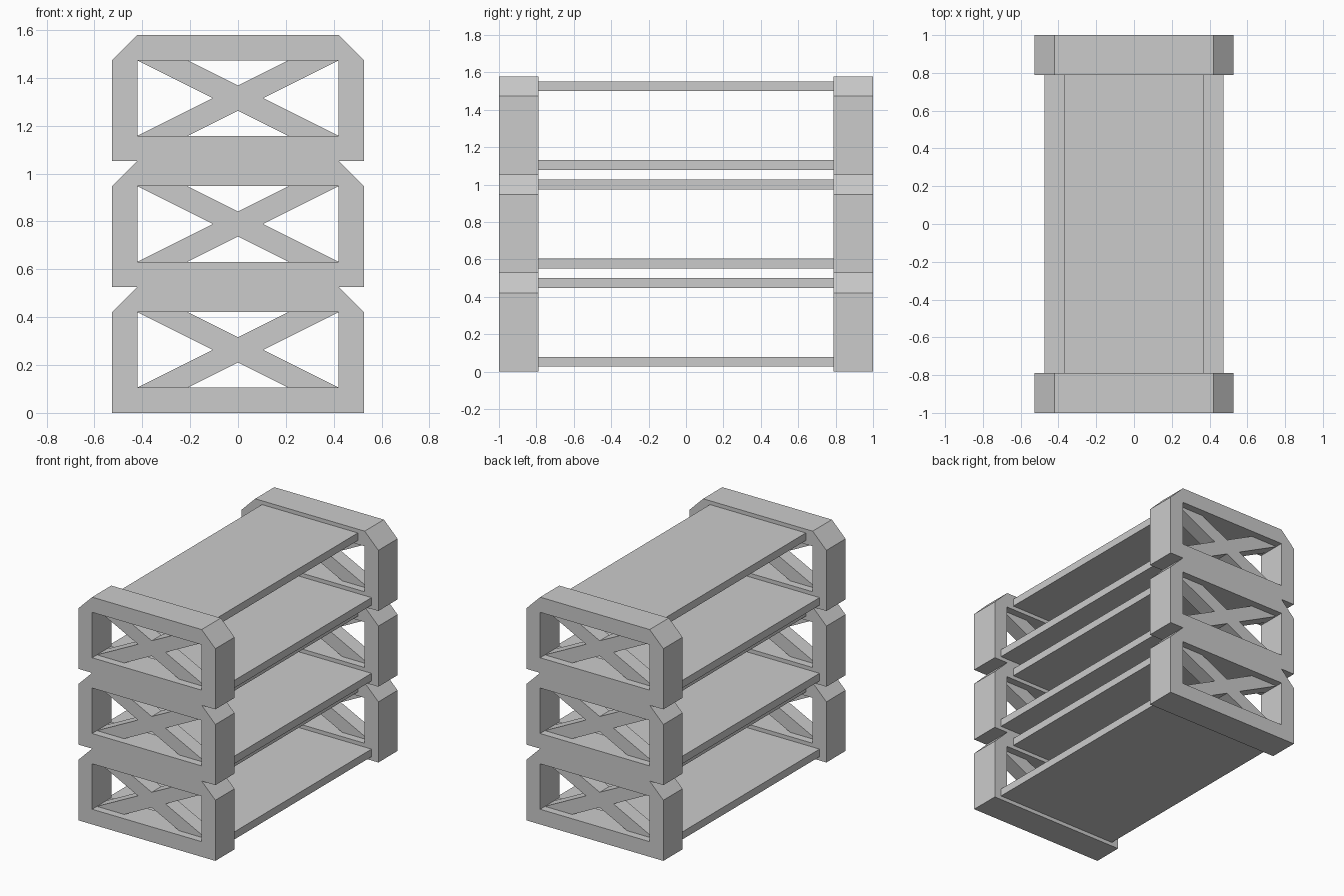
import bpy, bmesh
from mathutils import Matrix

if "Cube" in bpy.data.objects:
    bpy.data.objects.remove(bpy.data.objects["Cube"])

U = 2 / 19          # module: the model is 19 units long, 10 wide, 15 high
TIERS = 3


def plate(name, loops, y, depth):
    """Extrude closed XZ loops (first outline, rest holes) about plane y."""
    cu = bpy.data.curves.new(name + "_profile", 'CURVE')
    cu.dimensions = '2D'
    cu.fill_mode = 'BOTH'
    cu.extrude = depth * U / 2
    for pts in loops:
        s = cu.splines.new('POLY')
        s.points.add(len(pts) - 1)
        for p, (x, z) in zip(s.points, pts):
            p.co = (x * U, z * U, 0, 1)
        s.use_cyclic_u = True
        s.use_smooth = False
    tmp = bpy.data.objects.new(name + "_tmp", cu)
    bpy.context.collection.objects.link(tmp)
    dg = bpy.context.evaluated_depsgraph_get()
    me = bpy.data.meshes.new_from_object(tmp.evaluated_get(dg))
    bpy.data.objects.remove(tmp)
    bpy.data.curves.remove(cu)
    bm = bmesh.new()
    bm.from_mesh(me)
    bmesh.ops.remove_doubles(bm, verts=bm.verts, dist=1e-5)
    bm.transform(Matrix.Translation((0, y * U, 0)) @ Matrix.Rotation(1.5707963267948966, 4, 'X'))
    bmesh.ops.recalc_face_normals(bm, faces=bm.faces)
    for f in bm.faces:
        f.smooth = False
    bm.to_mesh(me)
    bm.free()
    me.name = name
    ob = bpy.data.objects.new(name, me)
    bpy.context.collection.objects.link(ob)
    return ob


def board(name, half_width, z):
    """Long flat board spanning between the two end frames."""
    rect = [(-half_width, z), (half_width, z),
            (half_width, z + 0.5), (-half_width, z + 0.5)]
    return plate(name, [rect], 0, 15)


# Stacked outline of the end frame: chamfered tops, square bottoms
right = []
for t in range(TIERS):
    b = 5 * t
    if t:
        right.append((4, b))
    right += [(5, b), (5, b + 4)]
right.append((4, 5 * TIERS))
outline = right + [(-x, z) for x, z in reversed(right)]
windows = [[(-4, 5 * t + 1), (-4, 5 * t + 4), (4, 5 * t + 4), (4, 5 * t + 1)]
           for t in range(TIERS)]

# Cross brace outline within one tier
cross = [(-4, 4), (-2, 4), (0, 3), (2, 4), (4, 4), (1, 2.5),
         (4, 1), (2, 1), (0, 2), (-2, 1), (-4, 1), (-1, 2.5)]

# End frames and their recessed braces
for side, y in (("front", -8.5), ("back", 8.5)):
    plate(side + "_frame", [outline] + windows, y, 2)
    for t in range(TIERS):
        plate(f"{side}_brace_{t + 1}", [[(x, z + 5 * t) for x, z in cross]], y, 1)

# Wide floor board and narrower roof board on each tier
for t in range(TIERS):
    board(f"floor_board_{t + 1}", 4.5, 5 * t + 0.25)
    board(f"roof_board_{t + 1}", 3.5, 5 * t + 4.25)
